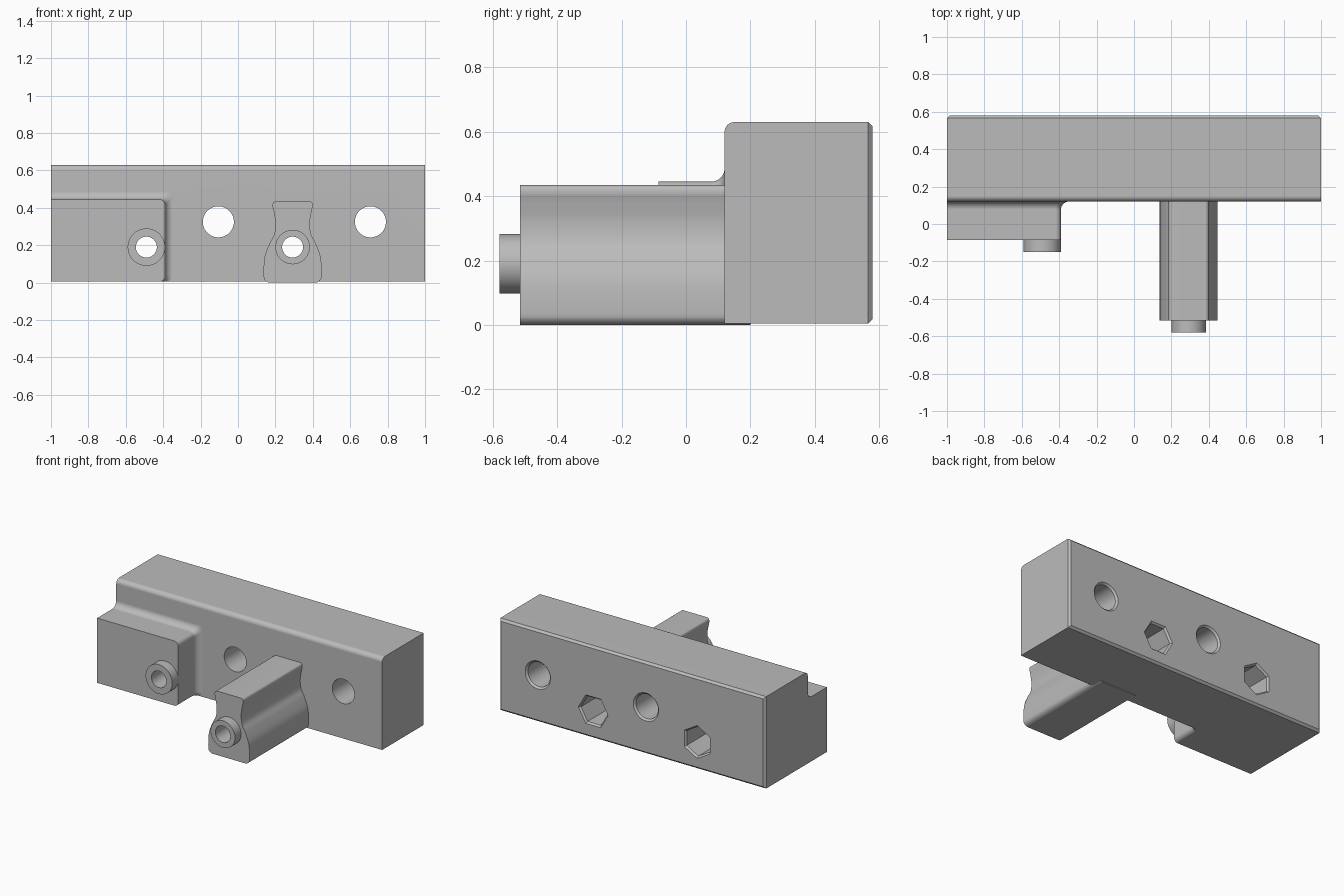
import bpy, bmesh
from math import sin, cos, pi, sqrt, radians

cube = bpy.data.objects.get("Cube")
if cube:
    bpy.data.objects.remove(cube)

grey = bpy.data.materials.new("plain grey")
grey.use_nodes = True
colour = (0.5, 0.5, 0.5, 1)
grey.diffuse_color = colour
grey.node_tree.nodes["Principled BSDF"].inputs["Base Color"].default_value = colour

BACK, WALL, FLOOR = 0.58, 0.12, 0.005


def loft(name, sections):
    """Closed solid through (y, outline in x and z) sections."""
    bm = bmesh.new()
    rings = [[bm.verts.new((x, y, z)) for x, z in outline] for y, outline in sections]
    for a, b in zip(rings, rings[1:]):
        for i in range(len(a)):
            j = (i + 1) % len(a)
            bm.faces.new((a[i], a[j], b[j], b[i]))
    bm.faces.new(rings[0])
    bm.faces.new(rings[-1])
    bmesh.ops.recalc_face_normals(bm, faces=bm.faces)
    mesh = bpy.data.meshes.new(name)
    bm.to_mesh(mesh)
    bm.free()
    mesh.materials.append(grey)
    ob = bpy.data.objects.new(name, mesh)
    bpy.context.collection.objects.link(ob)
    return ob


def circle(x, z, r, n=48, turn=0):
    return [(x + r * cos(turn + 2 * pi * i / n), z + r * sin(turn + 2 * pi * i / n))
            for i in range(n)]


def rect(inset, top):
    return [(-1 + inset, FLOOR + inset), (1 - inset, FLOOR + inset),
            (1 - inset, top), (-1 + inset, top)]


def arc(cx, cz, r, start, n=8):
    return [(cx + r * cos(start + pi / 2 * i / n), cz + r * sin(start + pi / 2 * i / n))
            for i in range(n + 1)]


def smooth_curve(pts, steps=6):
    out = []
    ext = [pts[0]] + pts + [pts[-1]]
    for a, b, c, d in zip(ext, ext[1:], ext[2:], ext[3:]):
        for s in range(steps):
            t = s / steps
            out.append(tuple(0.5 * (2 * q + (r - p) * t + (2 * p - 5 * q + 4 * r - u) * t * t
                                    + (3 * q - p - 3 * r + u) * t ** 3)
                             for p, q, r, u in zip(a, b, c, d)))
    return out + [pts[-1]]


# Main bar: rounded upper front edge, chamfered back
TOP, ROUND, CHAMFER = 0.63, 0.03, 0.014
sections = []
for i in range(9):
    a = pi / 2 * i / 8
    sections.append((WALL + ROUND * (1 - cos(a)), rect(0, TOP - ROUND * (1 - sin(a)))))
sections += [(BACK - CHAMFER, rect(0, TOP)), (BACK, rect(CHAMFER, TOP - CHAMFER))]
body = loft("mounting_bar", sections)


# Side block, flaring into the bar through a fillet
def block_outline(d):
    right, top, r = -0.39 + d, 0.445 + d, 0.03
    return ([(-1, FLOOR)] + arc(right - r, FLOOR + r, r, -pi / 2)
            + arc(right - r, top - r, r, 0) + [(-1, top)])


FILLET = 0.042
sections = [(-0.085, block_outline(0))]
for i in range(9):
    a = pi / 2 * i / 8
    sections.append((WALL - FILLET * (1 - sin(a)), block_outline(FILLET * (1 - cos(a)))))
sections.append((0.2, block_outline(FILLET)))
block = loft("side_block", sections)

# Waisted arm
ARM_X = 0.292
half = smooth_curve([(0.128, 0), (0.147, 0.012), (0.155, 0.04), (0.15, 0.135), (0.123, 0.21),
                     (0.098, 0.26), (0.092, 0.32), (0.1, 0.375), (0.107, 0.408),
                     (0.104, 0.427), (0.092, 0.435)])
profile = [(ARM_X + w, z) for w, z in half] + [(ARM_X - w, z) for w, z in reversed(half)]
arm = loft("waisted_arm", [(-0.515, profile), (0.2, profile)])

# Round bosses
BLOCK_X, BOLT_Z = -0.49, 0.19
block_boss = loft("block_boss", [(y, circle(BLOCK_X, BOLT_Z, 0.1)) for y in (-0.15, 0)])
arm_boss = loft("arm_boss", [(y, circle(ARM_X, BOLT_Z, 0.092)) for y in (-0.58, -0.4)])

# Through holes, bolt bores and hexagonal nut pockets
LIP = 0.012


def flared_cutter(name, x, z, r, start, n=48, turn=0):
    return loft(name, [(start, circle(x, z, r, n, turn)),
                       (BACK - LIP, circle(x, z, r, n, turn)),
                       (BACK + LIP, circle(x, z, r + 2 * LIP, n, turn))])


cutters = [flared_cutter("hole_cutter", x, 0.325, 0.083, 0) for x in (-0.105, 0.708)]
for x, turn in ((BLOCK_X, pi / 6), (ARM_X, 0)):
    cutters.append(loft("bore_cutter", [(y, circle(x, BOLT_Z, 0.056)) for y in (-0.7, 0.4)]))
    cutters.append(flared_cutter("hex_cutter", x, BOLT_Z, 0.1, 0.25, 6, turn))

# Join the solids, then cut the holes
bpy.context.view_layer.objects.active = body
body.select_set(True)
for operation, parts in (("UNION", (block, arm, block_boss, arm_boss)), ("DIFFERENCE", cutters)):
    for part in parts:
        mod = body.modifiers.new("boolean", "BOOLEAN")
        mod.operation, mod.object, mod.solver = operation, part, "EXACT"
        bpy.ops.object.modifier_apply(modifier=mod.name)
        bpy.data.objects.remove(part)

# Smooth the rounded faces, keep the flats crisp
bpy.ops.object.shade_smooth_by_angle(angle=radians(30))
weighted = body.modifiers.new("weighted_normals", "WEIGHTED_NORMAL")
weighted.keep_sharp = True
